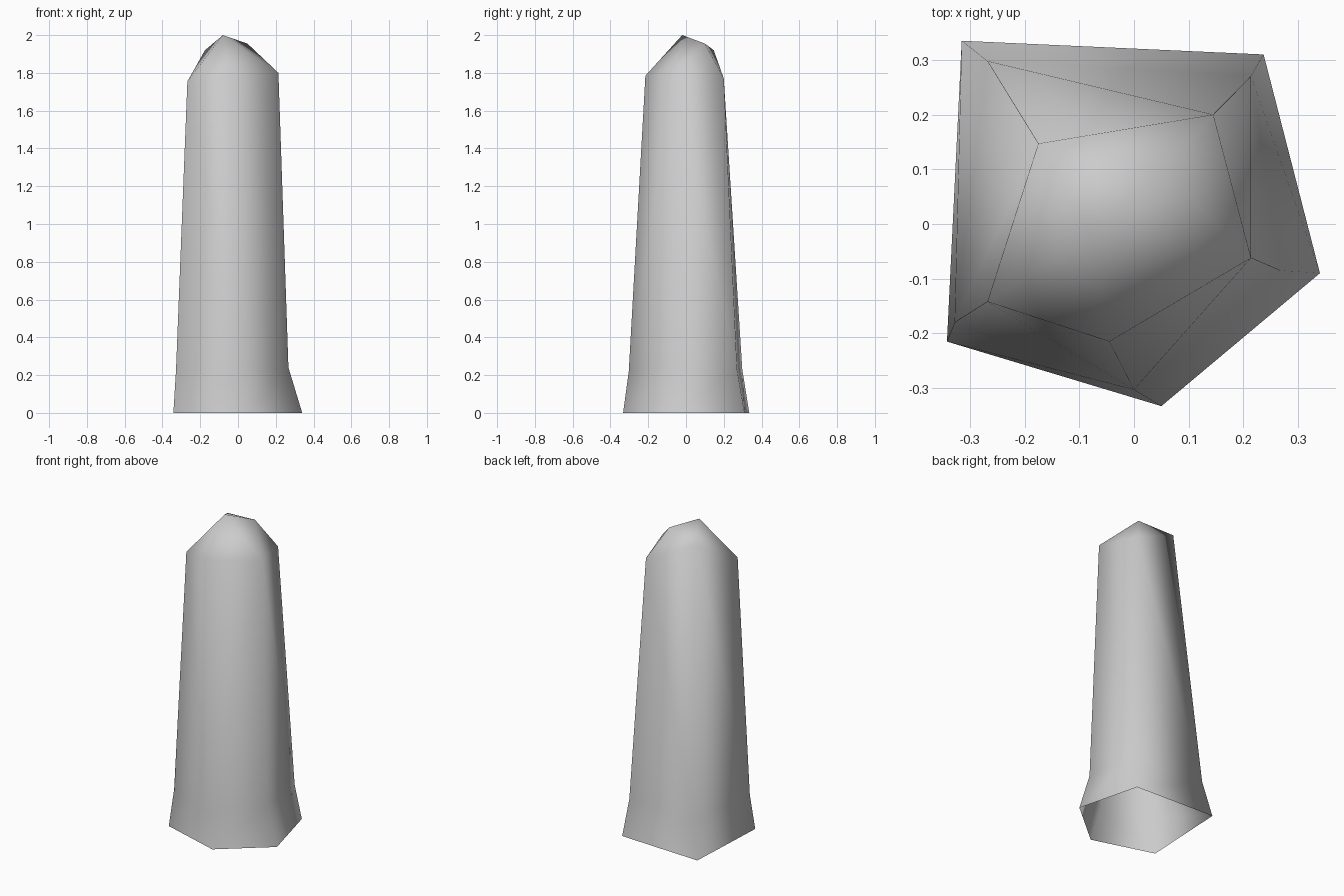
import bpy, bmesh

cube = bpy.data.objects.get("Cube")
if cube:
    bpy.data.objects.remove(cube, do_unlink=True)

# One plain stone colour
stone = bpy.data.materials.new("light_grey_stone")
stone.use_nodes = True
colour = (0.6, 0.6, 0.6, 1)
stone.diffuse_color = colour
stone.node_tree.nodes["Principled BSDF"].inputs["Base Color"].default_value = colour

# Irregular five-sided cross-sections, clockwise from the back right corner
FOOT = [(-.315, .335, 0), (.237, .31, 0), (.34, -.09, 0), (.05, -.333, 0), (-.342, -.215, 0)]
ANKLE = [(-.268, .298, .23), (.214, .27, .23), (.267, -.085, .24), (0, -.303, .22), (-.328, -.18, .23)]
SHOULDER = [(-.175, .147, 1.92), (.145, .20, 1.77), (.214, -.062, 1.80), (-.045, -.215, 1.785), (-.268, -.142, 1.755)]

bm = bmesh.new()
foot, ankle, shoulder = [[bm.verts.new(p) for p in ring] for ring in (FOOT, ANKLE, SHOULDER)]


def band(low, high, rising):
    """Join two rings with triangles; rising holds the sides whose diagonal climbs."""
    for i in range(5):
        j = (i + 1) % 5
        a, b, c, d = low[i], low[j], high[j], high[i]
        tris = ((a, b, c), (a, c, d)) if i in rising else ((a, b, d), (b, c, d))
        for tri in tris:
            bm.faces.new(tri)


# Flared base, then the tapering shaft (open underneath)
band(foot, ankle, ())
band(ankle, shoulder, (0, 1, 3, 4))

# Chipped, faceted tip
peak = bm.verts.new((-.08, -.02, 2))
ridge = bm.verts.new((.05, .10, 1.955))
a, b, c, d, e = shoulder
for left, right in ((c, d), (d, e), (e, a), (a, ridge), (ridge, c)):
    bm.faces.new((left, right, peak))
for left, right in ((a, b), (b, c)):
    bm.faces.new((left, right, ridge))

bmesh.ops.recalc_face_normals(bm, faces=bm.faces[:])
# Keep the shell facing outwards
side = max(bm.faces, key=lambda f: f.calc_center_median().z)
if side.normal.z < 0:
    bmesh.ops.reverse_faces(bm, faces=bm.faces[:])
for face in bm.faces:
    face.smooth = True

mesh = bpy.data.meshes.new("stone_pillar")
bm.to_mesh(mesh)
bm.free()
mesh.materials.append(stone)
pillar = bpy.data.objects.new("stone_pillar", mesh)
bpy.context.collection.objects.link(pillar)
